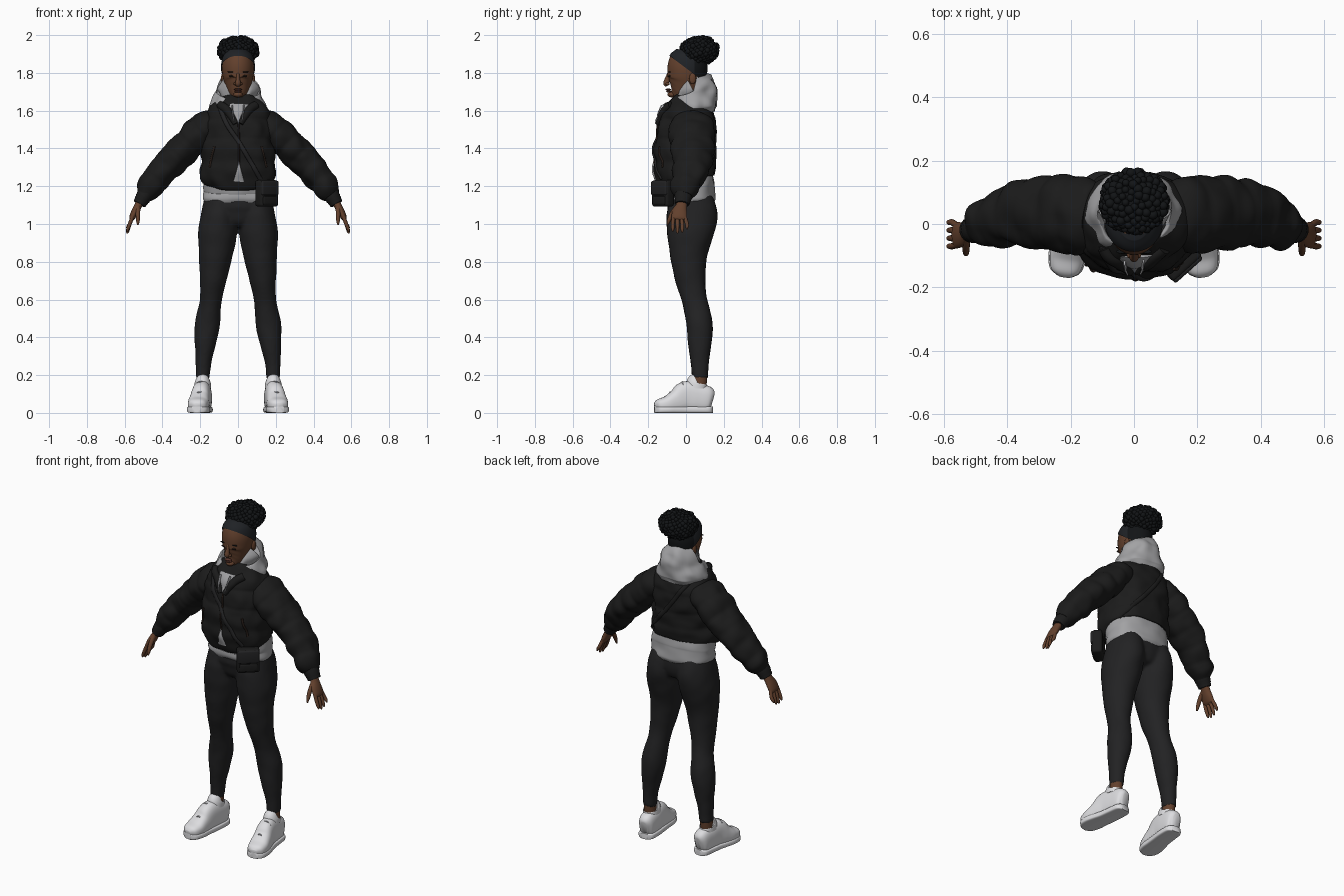
import bpy, bmesh, math, random
from mathutils import Vector, Matrix, noise
from mathutils.bvhtree import BVHTree

random.seed(4)
if "Cube" in bpy.data.objects:
    bpy.data.objects.remove(bpy.data.objects["Cube"])


def material(name, r, g, b):
    m = bpy.data.materials.new(name)
    m.use_nodes = True
    m.diffuse_color = (r, g, b, 1)
    node = m.node_tree.nodes["Principled BSDF"]
    node.inputs["Base Color"].default_value = (r, g, b, 1)
    node.inputs["Roughness"].default_value = 0.8
    return m


JACKET = material("jacket black", .011, .011, .011)
LEGGING = material("legging charcoal", .016, .016, .017)
GREY = material("hoodie grey", .36, .36, .37)
SKIN = material("brown skin", .125, .052, .026)
HAIR = material("hair black", .006, .007, .008)
BAND = material("headband slate", .014, .016, .019)
WHITE = material("shoe white", .72, .72, .74)
LIPS = material("lips", .1, .035, .025)
EYES = material("eyes dark", .02, .012, .009)
LACE = material("lace grey", .45, .45, .47)
Y, Z = Vector((0, 1, 0)), Vector((0, 0, 1))


def finish(name, bm, mat, angle=50):
    bmesh.ops.recalc_face_normals(bm, faces=bm.faces)
    me = bpy.data.meshes.new(name)
    bm.to_mesh(me)
    bm.free()
    me.materials.append(mat)
    me.shade_smooth()
    me.set_sharp_from_angle(angle=math.radians(angle))
    ob = bpy.data.objects.new(name, me)
    bpy.context.scene.collection.objects.link(ob)
    return ob


def spline(pts, steps):
    """Smooth curve through points of any dimension."""
    p = [pts[0]] + list(pts) + [pts[-1]]
    out = []
    for i in range(1, len(p) - 2):
        for k in range(steps):
            t = k / steps
            out.append([b + .5 * t * (c - a + t * (2*a - 5*b + 4*c - d + t * (3*(b - c) + d - a)))
                        for a, b, c, d in zip(*p[i - 1:i + 3])])
    return out + [list(pts[-1])]


def loft(pts, n=28, steps=6, ref=Y, power=2, puff=0, period=.1, rough=0, freq=14, side=1, warp=None, caps=True):
    """Tube through (x, y, z, radius across, radius along ref), with optional quilting and creases."""
    bm, rings, dist = bmesh.new(), [], 0
    path = spline(pts, steps)
    cs = [Vector(p[:3]) for p in path]
    for i, p in enumerate(path):
        t = (cs[min(i + 1, len(cs) - 1)] - cs[max(i - 1, 0)]).normalized()
        v = (ref - t * ref.dot(t)).normalized()
        u = v.cross(t)
        dist += (cs[i] - cs[i - 1]).length if i else 0
        swell = 1 - puff * (1 - abs(math.sin(math.pi * dist / period)) ** .6)
        ring = []
        for k in range(n):
            a = math.tau * k / n
            c, s = math.cos(a), math.sin(a)
            c, s = (math.copysign(abs(q) ** (2 / power), q) for q in (c, s))
            off = (u * c * p[3] + v * s * p[4]) * swell
            co = cs[i] + off
            co += off.normalized() * rough * noise.noise(co * freq + Vector((side, 0, 0)))
            if warp:
                co = warp(co)
            ring.append(bm.verts.new((co.x * side, co.y, co.z)))
        rings.append(ring)
    for a, b in zip(rings, rings[1:]):
        for k in range(n):
            bm.faces.new((a[k], a[k - 1], b[k - 1], b[k]))
    if caps:
        bm.faces.new(rings[0])
        bm.faces.new(rings[-1])
    return bm


def tube(name, pts, mat, **kw):
    return finish(name, loft(pts, **kw), mat)


def ball(name, loc, size, mat):
    bm = bmesh.new()
    bmesh.ops.create_uvsphere(bm, u_segments=16, v_segments=10, radius=1,
                              matrix=Matrix.LocRotScale(loc, None, size))
    return finish(name, bm, mat)


def box(name, loc, size, turn, mat, bevel):
    bm = bmesh.new()
    bmesh.ops.create_cube(bm, size=1, matrix=Matrix.Diagonal((*size, 1)))
    bmesh.ops.bevel(bm, geom=bm.edges[:], offset=bevel, segments=3, affect='EDGES', profile=.5)
    ob = finish(name, bm, mat)
    ob.matrix_world = Matrix.LocRotScale(loc, Matrix.Rotation(turn, 3, 'Z'), None)
    return ob


# Leggings: pelvis and two legs fused into one skin
LEG = [(.09, .025, 1.14, .085, .115), (.1, .033, 1.05, .095, .135), (.109, .022, .95, .103, .124),
       (.118, .015, .84, .09, .1), (.13, .022, .72, .073, .083), (.143, .045, .6, .058, .067),
       (.16, .07, .48, .067, .07), (.172, .073, .38, .058, .065), (.182, .073, .28, .043, .05),
       (.187, .075, .18, .036, .043)]
legs = [tube("leggings", LEG, LEGGING, side=s, rough=.003) for s in (1, -1)]
legs.append(tube("pelvis", [(0, .025, 1.18, .17, .115), (0, .025, 1.08, .185, .125),
                            (0, .015, 1.02, .15, .1), (0, .015, .985, .06, .06)], LEGGING))
with bpy.context.temp_override(active_object=legs[0], object=legs[0], selected_editable_objects=legs,
                               selected_objects=legs):
    bpy.ops.object.join()
fuse = legs[0].modifiers.new("fuse", 'REMESH')
fuse.mode, fuse.voxel_size, fuse.use_smooth_shade = 'VOXEL', .009, True
soft = legs[0].modifiers.new("soften", 'SMOOTH')
soft.iterations = 5

# Jacket body, with quilted bands
jacket = tube("jacket_body", [(0, 0, 1.222, .18, .135), (0, -.005, 1.25, .2, .16), (0, -.008, 1.36, .198, .166),
                              (0, 0, 1.45, .192, .163), (0, .01, 1.54, .185, .152), (0, .015, 1.6, .165, .132),
                              (0, .02, 1.64, .13, .105), (0, .025, 1.655, .1, .085)],
              JACKET, n=56, steps=9, power=2.3, puff=.05, period=.108, rough=.014)
surface = BVHTree.FromPolygons([v.co for v in jacket.data.vertices], [p.vertices for p in jacket.data.polygons])


def on_jacket(x, z, face=-1):
    hit = surface.ray_cast(Vector((x, face, z)), Vector((0, -face, 0)))[0]
    return hit.y if hit else 0


def trim(name, line, mat, width, thick, face=-1):
    """Flat strip lying on the jacket along (x, z) points."""
    pts = [(x, on_jacket(x, z, face), z, w * width, thick) for x, z, w in spline(line, 5)]
    return tube(name, pts, mat, n=12, steps=2)


# Hoodie hem, neck opening and the gap at the bottom of the zip
tube("hoodie_hem", [(0, .025, 1.115, .178, .122), (0, .025, 1.135, .187, .13), (0, .025, 1.17, .183, .128),
                    (0, .02, 1.2, .185, .13), (0, .01, 1.28, .175, .13)], GREY, n=48, power=2.3, rough=.007)
trim("hoodie_gap", [(.005, 1.225, 1.1), (.005, 1.27, .6), (.005, 1.33, .05)], GREY, .027, .009)
trim("hoodie_neck", [(0, 1.63, 2.2), (0, 1.59, 1.2), (.003, 1.53, .1)], GREY, .027, .012)
trim("zip", [(.003, 1.54, 1), (.005, 1.44, 1), (.005, 1.32, 1)], EYES, .005, .006)
for s in (1, -1):
    trim("pocket_zip", [(s * .125, 1.41, 1), (s * .14, 1.35, 1), (s * .15, 1.3, 1)], EYES, .006, .006)
    trim("jacket_lapel", [(s * .095, 1.63, 1), (s * .055, 1.6, 1), (s * .012, 1.53, .7)], JACKET, .022, .018)
    trim("drawstring", [(s * .03, 1.62, 1), (s * .027, 1.58, 1), (s * .02, 1.54, 1)], LACE, .004, .022)


# Hood resting round the neck, dipping to a V in front
def hood_dip(co):
    dip = .085 * math.exp(-(co.x / .045) ** 2) if co.y < 0 else 0
    return Vector((co.x, co.y, co.z - dip + .16 * (co.y - .03)))


tube("hood", [(0, .035, 1.575, .125, .115), (0, .035, 1.61, .148, .13), (0, .04, 1.65, .142, .128),
              (0, .043, 1.69, .118, .12), (0, .04, 1.705, .105, .108), (0, .035, 1.69, .092, .094),
              (0, .03, 1.62, .075, .078)], GREY, n=48, rough=.016, freq=16, warp=hood_dip, caps=False)

# Arms, cuffs and hands
for s in (1, -1):
    tube("sleeve", [(.12, .02, 1.55, .07, .1), (.185, .03, 1.495, .092, .125), (.26, .035, 1.425, .088, .12),
                    (.335, .035, 1.35, .083, .11), (.41, .02, 1.27, .077, .096), (.47, -.003, 1.19, .066, .075),
                    (.498, -.013, 1.148, .046, .05)],
         JACKET, n=36, steps=9, puff=.08, period=.093, rough=.014, side=s)
    tube("cuff", [(.485, -.01, 1.165, .045, .05), (.505, -.016, 1.135, .041, .045), (.522, -.02, 1.105, .034, .038)],
         JACKET, puff=.06, period=.014, side=s)
    tube("palm", [(.505, -.018, 1.14, .022, .027), (.527, -.024, 1.1, .02, .029), (.545, -.033, 1.065, .02, .039),
                  (.56, -.036, 1.035, .016, .041), (.565, -.037, 1.022, .009, .036)], SKIN, side=s)
    for i in range(4):
        y, spread, drop = -.066 + i * .02, -.07 + i * .025, (.01, 0, .005, .022)[i]
        tube("finger", [(.558, y, 1.04, .01, .01), (.573, spread, 1.0, .01, .01),
                        (.584, spread, .962 + drop, .008, .008), (.587, spread, .95 + drop, .003, .003)],
             SKIN, n=12, steps=4, side=s)
    tube("thumb", [(.53, -.035, 1.1, .014, .016), (.53, -.07, 1.06, .012, .013), (.53, -.09, 1.02, .01, .01),
                   (.53, -.098, .995, .004, .004)], SKIN, n=12, steps=4, side=s)

# Ankles and trainers
SHOE = [(.18, .14, .065, .02, .04), (.182, .12, .07, .042, .068), (.186, .06, .078, .048, .078),
        (.193, 0, .083, .049, .084), (.202, -.05, .062, .053, .062), (.21, -.1, .045, .056, .045),
        (.216, -.145, .038, .046, .034), (.219, -.165, .034, .02, .018)]
for s in (1, -1):
    tube("ankle", [(.187, .075, .21, .032, .038), (.187, .07, .16, .033, .04), (.187, .06, .11, .036, .045)],
         SKIN, side=s)
    tube("shoe", SHOE, WHITE, ref=Z, power=2.6, side=s)
    tube("shoe_collar", [(.187, .055, .13, .045, .058), (.187, .057, .158, .043, .055), (.187, .06, .163, .036, .046)],
         WHITE, side=s)
    tube("sole", [(x, y, .017, w + .004, .017) for x, y, z, w, h in SHOE], WHITE, ref=Z, power=5, side=s)
    for i in range(4):
        y = -.015 - i * .022
        x, z = .2 - y * .03, .158 - i * .018
        tube("lace", [(x - .03, y, z - .012, .004, .004), (x, y - .004, z + .006, .004, .004),
                      (x + .03, y, z - .012, .004, .004)], LACE, n=8, ref=Z, side=s)

# Neck, head and face
tube("neck", [(0, .03, 1.58, .065, .06), (0, .03, 1.66, .052, .052), (0, .03, 1.75, .052, .055)], SKIN)
HEAD = [(0, -.062, 1.672, .022, .026), (0, -.04, 1.69, .046, .057), (0, -.02, 1.715, .06, .08),
        (0, -.003, 1.75, .073, .097), (0, .003, 1.79, .082, .101), (0, .006, 1.84, .084, .102),
        (0, .012, 1.89, .072, .088), (0, .015, 1.92, .045, .06)]
tube("head", HEAD, SKIN, n=36)
tube("nose", [(0, -.088, 1.8, .008, .01), (0, -.098, 1.77, .01, .013), (0, -.104, 1.745, .015, .016),
              (0, -.098, 1.732, .01, .01)], SKIN, n=16)
ball("upper_lip", (0, -.094, 1.712), (.022, .014, .006), LIPS)
ball("lower_lip", (0, -.091, 1.702), (.02, .014, .007), LIPS)
ball("chin", (0, -.075, 1.685), (.025, .023, .015), SKIN)
for s in (1, -1):
    ball("nostril", (s * .014, -.097, 1.742), (.009, .011, .008), SKIN)
    ball("eye", (s * .034, -.088, 1.783), (.015, .007, .005), EYES)
    ball("eyebrow", (s * .036, -.087, 1.805), (.02, .007, .003), HAIR)
    ball("ear", (s * .08, .035, 1.77), (.01, .018, .03), SKIN)

# Headband in front, hair behind: a cap cut by a sloping plane
for name, mat, flip in (("headband", BAND, 1), ("back_hair", HAIR, -1)):
    cap = loft([(x, y, z, a + .006, b + .006) for x, y, z, a, b in HEAD], n=48)
    for point, normal in (((0, 0, 1.825), (0, -.75, -1)), ((0, .045, 1.8), (0, flip, 0))):
        bmesh.ops.bisect_plane(cap, geom=cap.verts[:] + cap.edges[:] + cap.faces[:], plane_co=point,
                               plane_no=normal, clear_outer=True)
    finish(name, cap, mat)

# Curly bun: small curls spread evenly over an ellipsoid
bun = bmesh.new()
centre, size, count = Vector((0, .072, 1.919)), Vector((.1, .094, .068)), 240
bmesh.ops.create_icosphere(bun, subdivisions=3, radius=1, matrix=Matrix.LocRotScale(centre, None, size))
for i in range(count):
    h = 1 - 2 * (i + .5) / count
    a, w = i * math.pi * (3 - math.sqrt(5)), math.sqrt(1 - h * h)
    spot = Vector((w * math.cos(a), w * math.sin(a), h)) * random.uniform(.93, 1.04)
    bmesh.ops.create_icosphere(bun, subdivisions=2, radius=random.uniform(.011, .016),
                               matrix=Matrix.Translation(centre + spot * size))
finish("hair_bun", bun, HAIR)

# Shoulder bag with its strap across the body
turn = math.radians(42)
box("bag", (.152, -.122, 1.162), (.125, .058, .14), turn, JACKET, .014)
box("bag_flap", (.168, -.141, 1.19), (.118, .02, .075), turn, LEGGING, .008)
box("bag_pocket", (.168, -.141, 1.125), (.1, .018, .045), turn, JACKET, .007)
trim("strap_front", [(.12, 1.235, 1), (.06, 1.34, 1), (0, 1.44, 1), (-.06, 1.53, 1), (-.1, 1.63, 1)],
     LEGGING, .012, .007)
trim("strap_back", [(.17, 1.25, 1), (.1, 1.34, 1), (0, 1.46, 1), (-.1, 1.61, 1)], JACKET, .012, .006, 1)
